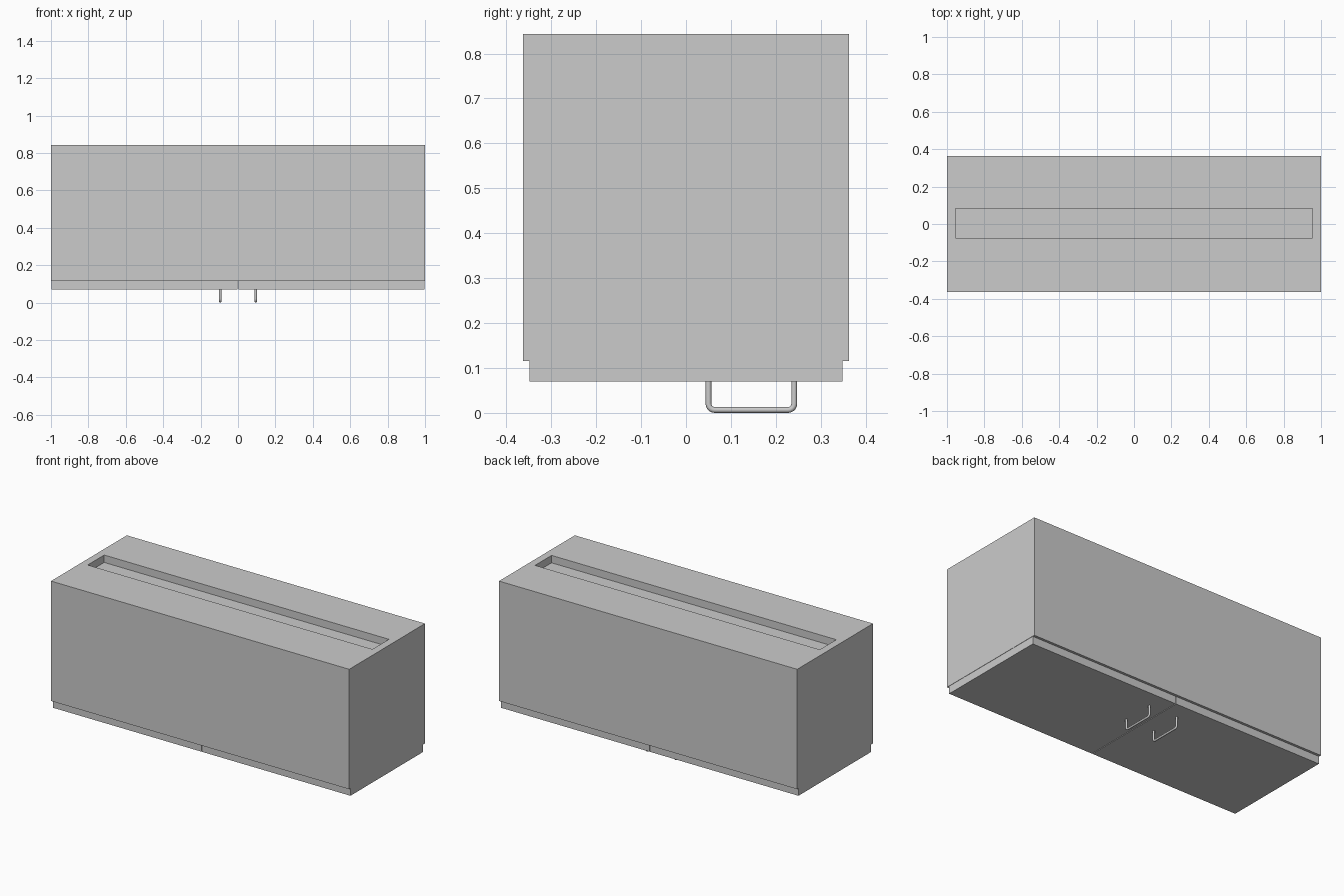
import bpy, bmesh, math
from mathutils import Vector

if "Cube" in bpy.data.objects:
    bpy.data.objects.remove(bpy.data.objects["Cube"])


def make_object(name, bm):
    mesh = bpy.data.meshes.new(name)
    bmesh.ops.recalc_face_normals(bm, faces=bm.faces)
    bm.to_mesh(mesh)
    bm.free()
    obj = bpy.data.objects.new(name, mesh)
    bpy.context.collection.objects.link(obj)
    return obj


def box_bmesh(x0, x1, y0, y1, z0, z1):
    bm = bmesh.new()
    bmesh.ops.create_cube(bm, size=1)
    for v in bm.verts:
        v.co = Vector((x1 if v.co.x > 0 else x0,
                       y1 if v.co.y > 0 else y0,
                       z1 if v.co.z > 0 else z0))
    return bm


# Cabinet body, with a long shallow slot sunk into the upper panel
bm = box_bmesh(-1, 1, -0.363, 0.363, 0.116, 0.843)
top = max(bm.faces, key=lambda f: f.calc_center_median().z)
bm.normal_update()
bmesh.ops.inset_individual(bm, faces=[top], thickness=0.04)
for v in top.verts:
    v.co.x = math.copysign(0.955, v.co.x)
    v.co.y = 0.082 if v.co.y > 0 else -0.076
walls = bmesh.ops.extrude_discrete_faces(bm, faces=[top])
for v in walls["faces"][0].verts:
    v.co.z -= 0.045
make_object("cabinet_body", bm)


# Handle: round bar with bent corners, swept along a path
def handle(name, x):
    y0, y1, z_low, z_top, bend = 0.05, 0.241, 0.0065, 0.075, 0.014
    path = [(x, y0, z_top)]
    for cy, start in ((y0 + bend, math.pi), (y1 - bend, 1.5 * math.pi)):
        for i in range(6):
            a = start + i * math.pi / 10
            path.append((x, cy + bend * math.cos(a),
                         z_low + bend + bend * math.sin(a)))
    path.append((x, y1, z_top))
    curve = bpy.data.curves.new(name, "CURVE")
    curve.dimensions = "3D"
    curve.bevel_depth = 0.0065
    curve.bevel_resolution = 4
    curve.use_fill_caps = True
    spline = curve.splines.new("POLY")
    spline.points.add(len(path) - 1)
    for point, co in zip(spline.points, path):
        point.co = (*co, 1)
    spline.use_smooth = True
    obj = bpy.data.objects.new(name, curve)
    bpy.context.collection.objects.link(obj)


# Pair of doors on the underside, each with its handle
for side, s in (("left", -1), ("right", 1)):
    x0, x1 = sorted((s * 0.002, s * 0.998))
    make_object(side + "_door", box_bmesh(x0, x1, -0.348, 0.348, 0.07, 0.116))
    handle(side + "_handle", s * 0.095)
